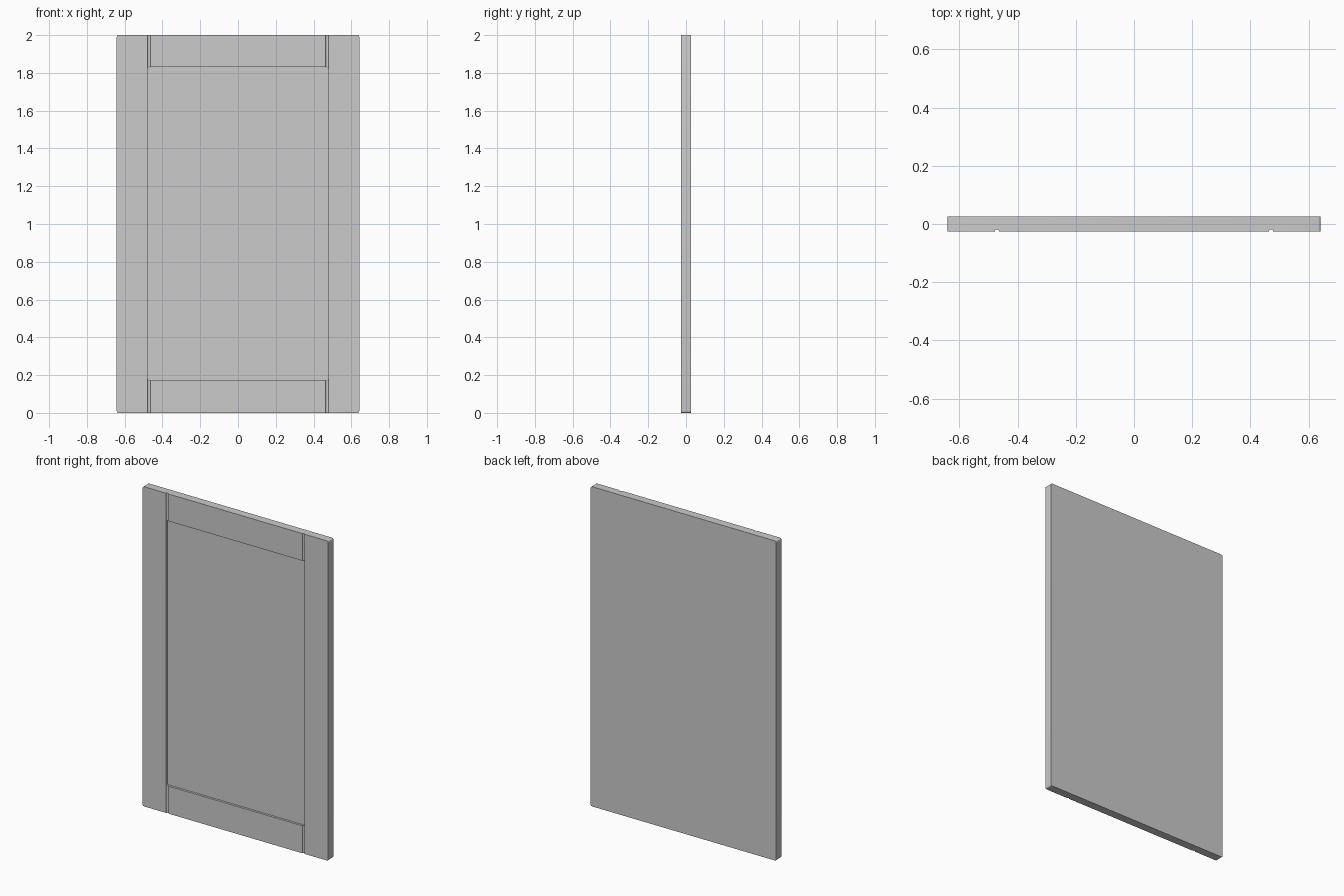
import bpy, bmesh, math
from mathutils import Vector

if "Cube" in bpy.data.objects:
    bpy.data.objects.remove(bpy.data.objects["Cube"])

HALF_W, HEIGHT, HALF_D = 0.642, 2.0, 0.026
PANEL_W, PANEL_Z0, PANEL_Z1 = 0.479, 0.172, 1.83
RECESS, GROOVE_R = 0.014, 0.0075


def rounded_rect(x, z0, z1, r, steps=4):
    """Outline in the xz plane with small rounded corners."""
    pts = []
    for i, (cx, cz) in enumerate([(x - r, z1 - r), (r - x, z1 - r),
                                  (r - x, z0 + r), (x - r, z0 + r)]):
        for s in range(steps + 1):
            a = math.pi / 2 * (i + s / steps)
            pts.append((cx + r * math.cos(a), cz + r * math.sin(a)))
    return pts


def prism(name, points, offset):
    """Extrude a flat outline of 3D points into a solid."""
    bm = bmesh.new()
    face = bm.faces.new([bm.verts.new(p) for p in points])
    new = bmesh.ops.extrude_face_region(bm, geom=[face])["geom"]
    verts = [g for g in new if isinstance(g, bmesh.types.BMVert)]
    bmesh.ops.translate(bm, verts=verts, vec=Vector(offset))
    bmesh.ops.recalc_face_normals(bm, faces=bm.faces)
    mesh = bpy.data.meshes.new(name)
    bm.to_mesh(mesh)
    bm.free()
    obj = bpy.data.objects.new(name, mesh)
    bpy.context.collection.objects.link(obj)
    return obj


# Door slab
door = prism("panel_door",
             [(x, -HALF_D, z) for x, z in rounded_rect(HALF_W, 0, HEIGHT, 0.01)],
             (0, 2 * HALF_D, 0))

# Recessed centre panel cutter
cutters = [prism("recess_cutter",
                 [(x, -HALF_D - 0.02, z)
                  for x, z in rounded_rect(PANEL_W, PANEL_Z0, PANEL_Z1, 0.009)],
                 (0, 0.02 + RECESS, 0))]

# Round-nosed grooves between stiles and rails, full height
for side, label in ((-1, "left"), (1, "right")):
    cx = side * (PANEL_W - GROOVE_R)
    ring = [(cx + GROOVE_R * math.cos(i * math.pi / 6),
             -HALF_D + GROOVE_R * math.sin(i * math.pi / 6), -0.05)
            for i in range(12)]
    cutters.append(prism(label + "_groove_cutter", ring, (0, 0, HEIGHT + 0.1)))

# Cut the slab, then remove the cutters
bpy.context.view_layer.objects.active = door
for cutter in cutters:
    cutter.hide_render = True
    mod = door.modifiers.new("cut", "BOOLEAN")
    mod.operation, mod.solver, mod.object = "DIFFERENCE", "EXACT", cutter
    bpy.ops.object.modifier_apply(modifier=mod.name)
    bpy.data.objects.remove(cutter)

# Smooth rounded corners, crisp edges
bpy.ops.object.select_all(action="DESELECT")
door.select_set(True)
bpy.ops.object.shade_smooth_by_angle(angle=math.radians(32))
